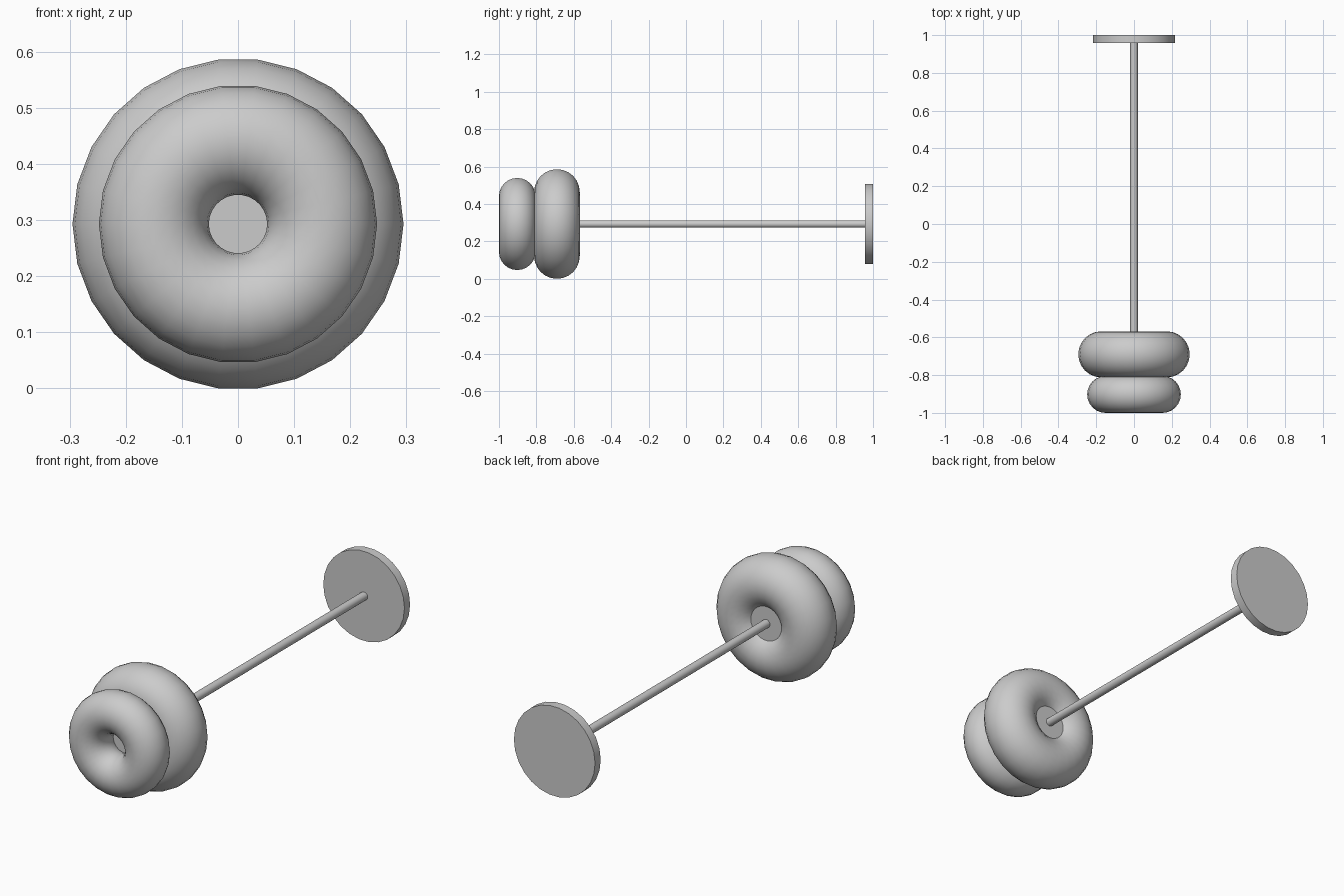
import bpy, math

if "Cube" in bpy.data.objects:
    bpy.data.objects.remove(bpy.data.objects["Cube"])

SEGS = 26
AXIS_Z = 0.293


def lathe(name, profile, closed=False, angle=40):
    """Revolve (radius, y) points around the long axis."""
    n = len(profile)
    verts, faces, rings = [], [], []
    for r, y in profile:
        if r == 0:
            rings.append([len(verts)] * SEGS)
            verts.append((0, y, AXIS_Z))
        else:
            rings.append(list(range(len(verts), len(verts) + SEGS)))
            for i in range(SEGS):
                a = 2 * math.pi * i / SEGS
                verts.append((r * math.cos(a), y, AXIS_Z + r * math.sin(a)))
    for k in range(n if closed else n - 1):
        a, b = rings[k], rings[(k + 1) % n]
        for i in range(SEGS):
            j = (i + 1) % SEGS
            quad = [a[i], b[i], b[j], a[j]]
            faces.append(list(dict.fromkeys(quad)))
    mesh = bpy.data.meshes.new(name)
    mesh.from_pydata(verts, [], faces)
    obj = bpy.data.objects.new(name, mesh)
    bpy.context.collection.objects.link(obj)
    bpy.ops.object.select_all(action='DESELECT')
    obj.select_set(True)
    bpy.context.view_layer.objects.active = obj
    # consistent outward normals
    bpy.ops.object.mode_set(mode='EDIT')
    bpy.ops.mesh.select_all(action='SELECT')
    bpy.ops.mesh.normals_make_consistent(inside=False)
    bpy.ops.object.mode_set(mode='OBJECT')
    bpy.ops.object.shade_smooth_by_angle(angle=math.radians(angle))
    return obj


def ring(name, y, outer, minor):
    """Doughnut ring on the long axis."""
    major = outer - minor
    pts = [(major + minor * math.cos(2 * math.pi * k / 24),
            y + minor * math.sin(2 * math.pi * k / 24)) for k in range(24)]
    return lathe(name, pts, closed=True)


# Two doughnut rings at the front
ring("large_ring", -0.69, 0.295, 0.122)
ring("small_ring", -0.902, 0.248, 0.098)

# Plug inside the rings, rod and end disc as one turned piece
lathe("rod_with_end_disc", [
    (0, -0.86), (0.085, -0.86), (0.085, -0.61), (0.02, -0.61),
    (0.02, 0.957), (0.216, 0.957), (0.216, 1.0), (0, 1.0)])
